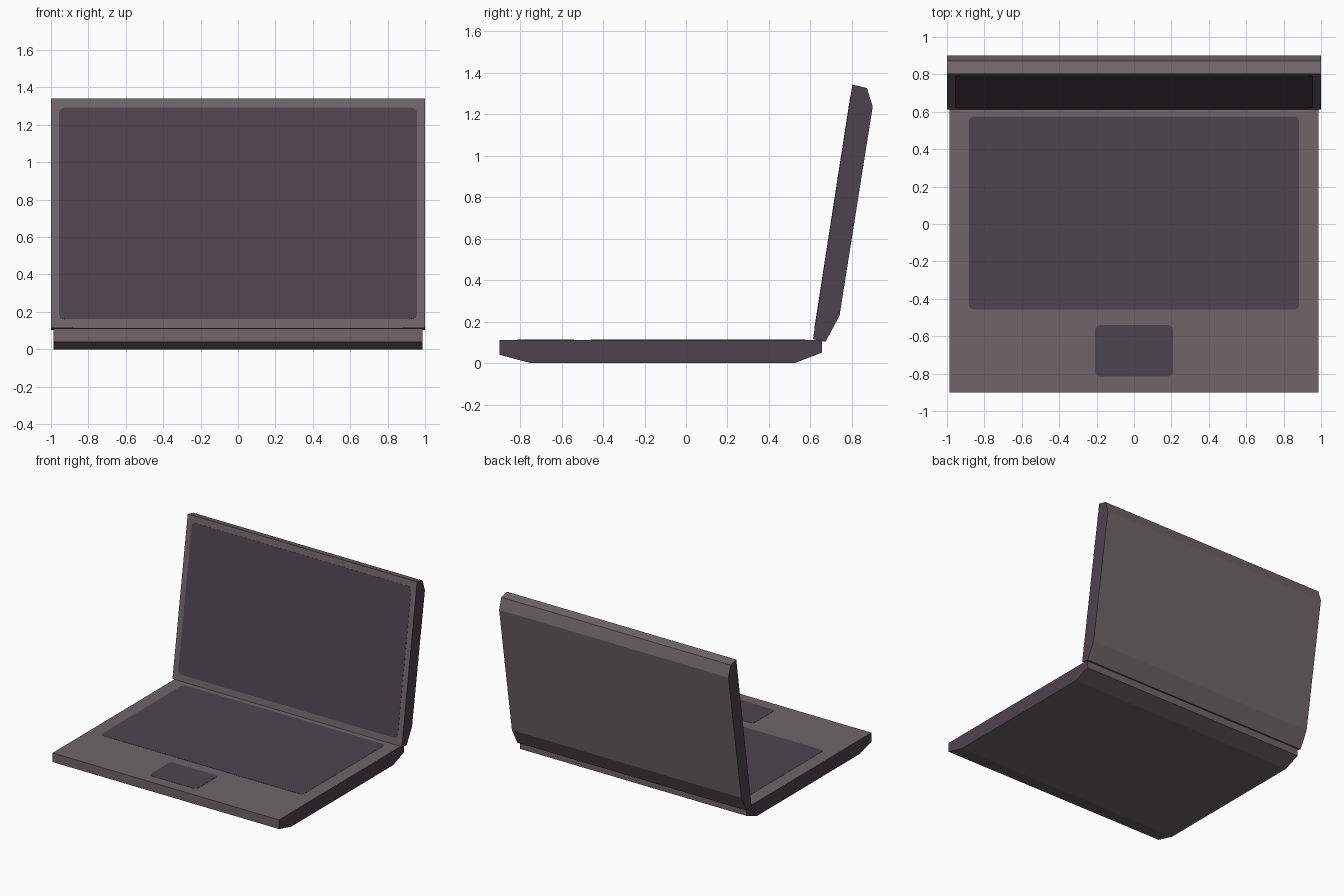
import bpy, bmesh, math
from mathutils import Matrix, Vector

if "Cube" in bpy.data.objects:
    bpy.data.objects.remove(bpy.data.objects["Cube"])


def material(name, rgb):
    m = bpy.data.materials.new(name)
    m.diffuse_color = (*rgb, 1.0)
    m.use_nodes = True
    m.node_tree.nodes["Principled BSDF"].inputs["Base Color"].default_value = m.diffuse_color
    return m


CASE = material("warm grey case", (0.158, 0.131, 0.138))
DARK = material("dark plum panel", (0.076, 0.057, 0.073))


def finish(bm, name, mats):
    bmesh.ops.recalc_face_normals(bm, faces=bm.faces)
    if len(mats) > 1:                      # end caps take the second colour
        for f in bm.faces:
            f.material_index = int(abs(f.normal.x) > 0.9)
    me = bpy.data.meshes.new(name)
    bm.to_mesh(me)
    bm.free()
    for m in mats:
        me.materials.append(m)
    ob = bpy.data.objects.new(name, me)
    bpy.context.collection.objects.link(ob)
    return ob


def extrude(bm, verts, offset):
    face = bm.faces.new(verts)
    geom = bmesh.ops.extrude_face_region(bm, geom=[face], use_keep_orig=True)["geom"]
    bmesh.ops.translate(bm, vec=offset,
                        verts=[v for v in geom if isinstance(v, bmesh.types.BMVert)])


def slab(name, half_width, profile):
    """Side profile (y, z) extruded across x."""
    bm = bmesh.new()
    extrude(bm, [bm.verts.new((-half_width, y, z)) for y, z in profile],
            Vector((2 * half_width, 0, 0)))
    return finish(bm, name, [CASE, DARK])


def plate(name, start, end, half_width, radius, thick=0.003, steps=4):
    """Thin rounded panel lying on the surface line from start to end (y, z)."""
    a, b = Vector((0, *start)), Vector((0, *end))
    up = (b - a).normalized()
    side = Vector((1, 0, 0))
    normal = side.cross(up)
    half_len = (b - a).length / 2
    bm = bmesh.new()
    verts = []
    for i, (sx, sy) in enumerate([(1, 1), (-1, 1), (-1, -1), (1, -1)]):
        for k in range(steps + 1):
            t = math.pi / 2 * (i + k / steps)
            verts.append(bm.verts.new((sx * (half_width - radius) + radius * math.cos(t),
                                       sy * (half_len - radius) + radius * math.sin(t),
                                       -thick / 2)))
    extrude(bm, verts, Vector((0, 0, thick)))
    frame = Matrix((side, up, normal)).transposed().to_4x4()
    bm.transform(Matrix.Translation((a + b) / 2) @ frame)
    return finish(bm, name, [DARK])


# Bottom half with chamfered underside
slab("base", 0.987, [(-0.90, 0.04), (-0.90, 0.112), (0.655, 0.112),
                     (0.655, 0.05), (0.525, 0.0), (-0.75, 0.0)])

# Tilted lid with chamfered back
foot, head = Vector((0.612, 0.115)), Vector((0.802, 1.342))
slab("lid", 1.0, [foot, head, (0.872, 1.325), (0.90, 1.237), (0.74, 0.228), (0.672, 0.102)])


def on_lid(z):
    return foot.lerp(head, (z - foot.y) / (head.y - foot.y))


# Panels
plate("screen", on_lid(0.163), on_lid(1.292), 0.957, 0.03)
plate("keyboard", (-0.457, 0.112), (0.576, 0.112), 0.882, 0.025)
plate("touchpad", (-0.815, 0.112), (-0.541, 0.112), 0.208, 0.025)
